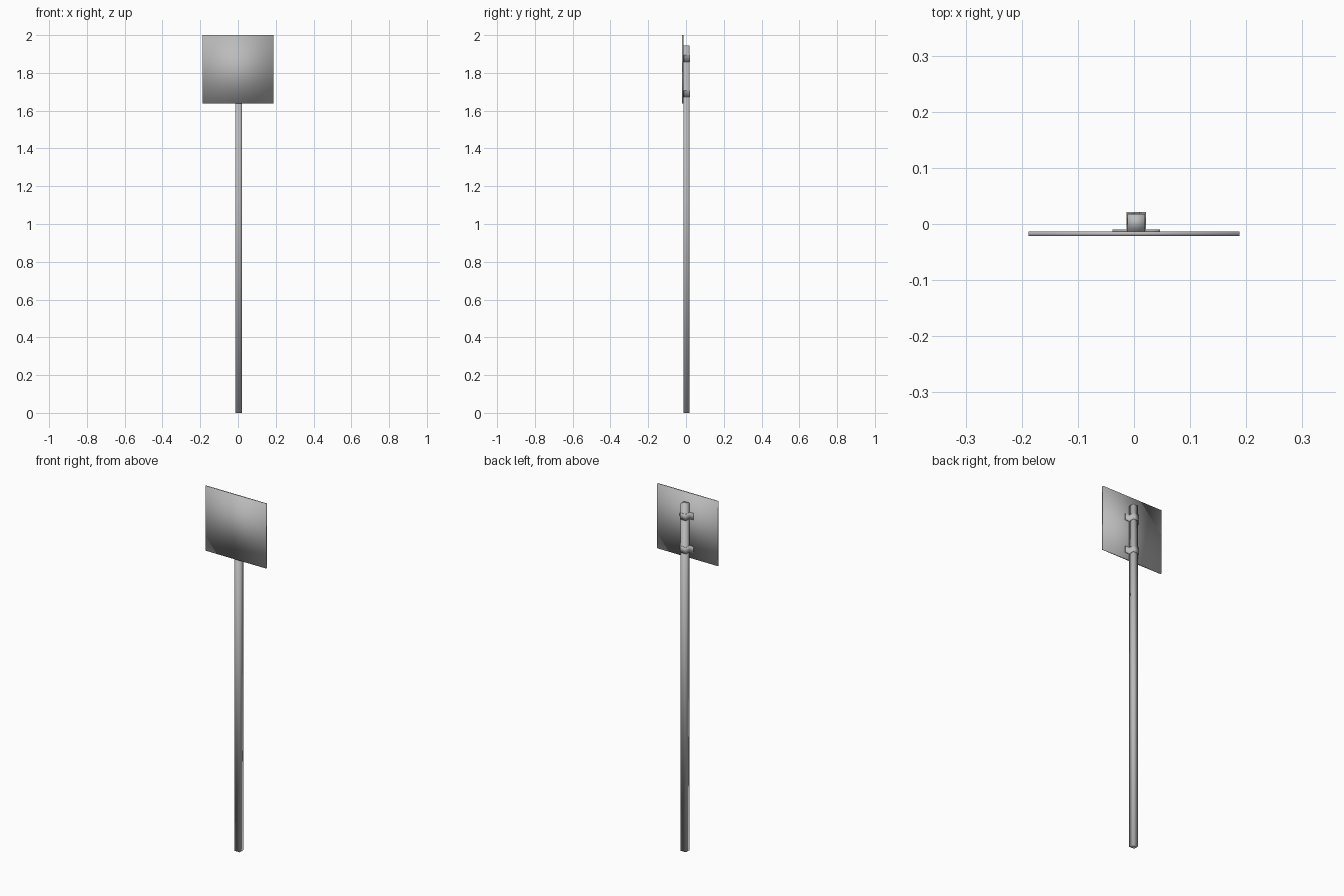
import bpy, bmesh

if "Cube" in bpy.data.objects:
    bpy.data.objects.remove(bpy.data.objects["Cube"])

CX = 0.004  # post axis sits slightly off the plate centre

# Dark grey metal
metal = bpy.data.materials.new("grey_metal")
metal.diffuse_color = (0.5, 0.5, 0.5, 1)
metal.use_nodes = True
metal.node_tree.nodes["Principled BSDF"].inputs["Base Color"].default_value = metal.diffuse_color


def finish(name, bm):
    bmesh.ops.recalc_face_normals(bm, faces=bm.faces)
    for f in bm.faces:
        f.smooth = True  # soft shading over every edge
    me = bpy.data.meshes.new(name)
    bm.to_mesh(me)
    bm.free()
    me.materials.append(metal)
    ob = bpy.data.objects.new(name, me)
    bpy.context.collection.objects.link(ob)
    return ob


def box(lo, hi):
    bm = bmesh.new()
    bmesh.ops.create_cube(bm, size=1)
    for v in bm.verts:
        for i in range(3):
            v.co[i] = lo[i] if v.co[i] < 0 else hi[i]
    return bm


# Flat sign plate
finish("sign_plate", box((-0.188, -0.021, 1.638), (0.188, -0.0135, 2.0)))

# Square post
finish("post", box((CX - 0.016, -0.013, 0), (CX + 0.016, 0.018, 1.946)))

# Hat-shaped clamps: flanges against the plate and a strap round the post
half = [(0.042, -0.0138), (0.042, -0.0095), (0.0175, -0.0095), (0.0175, 0.021)]
inner = [(0.0155, 0.0182), (0.0155, -0.0138)]
outer = half + [(-x, y) for x, y in reversed(half)]
profile = outer + [(-x, y) for x, y in reversed(inner)] + inner
for name, z in (("upper_clamp", 1.876), ("lower_clamp", 1.69)):
    bm = bmesh.new()
    face = bm.faces.new([bm.verts.new((CX + x, y, z - 0.018)) for x, y in profile])
    ext = bmesh.ops.extrude_face_region(bm, geom=[face])
    for v in ext["geom"]:
        if isinstance(v, bmesh.types.BMVert):
            v.co.z += 0.036
    finish(name, bm)
